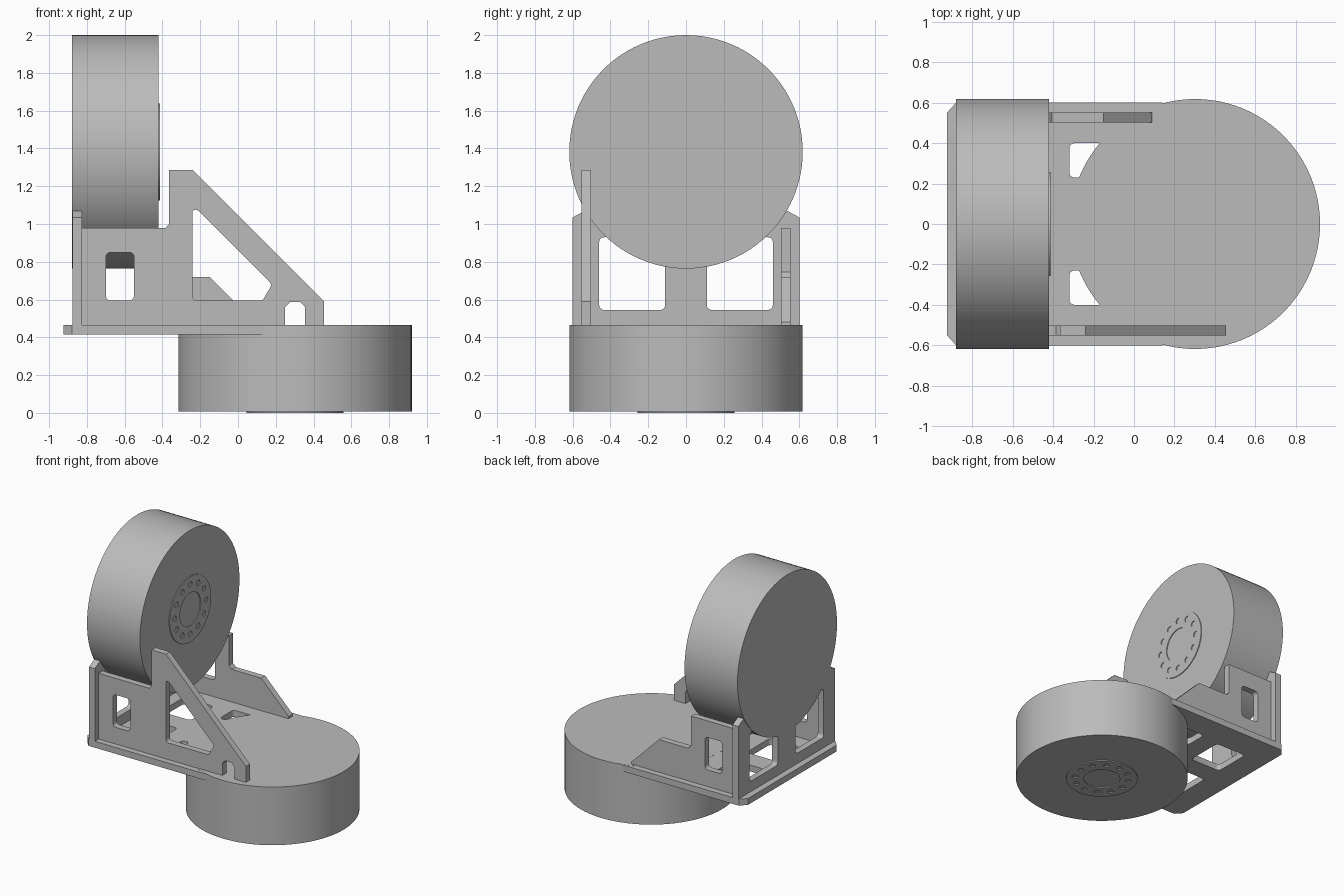
import bpy, bmesh, math
from mathutils import Matrix, Vector

cube = bpy.data.objects.get("Cube")
if cube:
    bpy.data.objects.remove(cube, do_unlink=True)

grey = bpy.data.materials.new("plain grey")
grey.use_nodes = True
colour = (0.5, 0.5, 0.5, 1)
grey.diffuse_color = colour
for node in grey.node_tree.nodes:
    if node.type == 'BSDF_PRINCIPLED':
        node.inputs["Base Color"].default_value = colour
        node.inputs["Roughness"].default_value = 0.6

# Local axes (across, up, outward) of each sheet direction
FLAT = Matrix.Identity(4)
SIDE = Matrix(((1, 0, 0, 0), (0, 0, -1, 0), (0, 1, 0, 0), (0, 0, 0, 1)))
CROSS = Matrix(((0, 0, 1, 0), (1, 0, 0, 0), (0, 1, 0, 0), (0, 0, 0, 1)))


def rounded(points, radius, steps=5):
    """Round every corner of a closed outline."""
    pts = [Vector(p) for p in points]
    out = []
    for i, p in enumerate(pts):
        a, b = pts[i - 1] - p, pts[(i + 1) % len(pts)] - p
        half = a.angle(b) / 2
        cut = min(radius / math.tan(half), 0.45 * min(a.length, b.length))
        start, end = p + a.normalized() * cut, p + b.normalized() * cut
        for s in range(steps + 1):
            t = s / steps
            out.append(start * (1 - t) ** 2 + p * 2 * t * (1 - t) + end * t * t)
    return out


def box(u0, v0, u1, v1):
    return [(u0, v0), (u1, v0), (u1, v1), (u0, v1)]


def circle(radius, count, cu=0, cv=0):
    return [(cu + radius * math.cos(math.tau * i / count),
             cv + radius * math.sin(math.tau * i / count)) for i in range(count)]


def sheet(name, outlines, thickness, place, axes=FLAT):
    """Extrude an outline with holes, centred on the given place."""
    curve = bpy.data.curves.new(name, 'CURVE')
    curve.dimensions = '2D'
    curve.fill_mode = 'BOTH'
    curve.extrude = thickness / 2
    for outline in outlines:
        spline = curve.splines.new('POLY')
        spline.points.add(len(outline) - 1)
        for point, (u, v) in zip(spline.points, outline):
            point.co = (u, v, 0, 1)
        spline.use_cyclic_u = True
    obj = bpy.data.objects.new(name, curve)
    bpy.context.collection.objects.link(obj)
    bpy.ops.object.select_all(action='DESELECT')
    obj.select_set(True)
    bpy.context.view_layer.objects.active = obj
    bpy.ops.object.convert(target='MESH')
    obj = bpy.context.view_layer.objects.active
    obj.name = name
    # Weld the caps to the rim and place the part
    bm = bmesh.new()
    bm.from_mesh(obj.data)
    bmesh.ops.remove_doubles(bm, verts=bm.verts, dist=0.0001)
    bmesh.ops.transform(bm, matrix=Matrix.Translation(place) @ axes, verts=bm.verts)
    bmesh.ops.recalc_face_normals(bm, faces=bm.faces)
    bm.to_mesh(obj.data)
    bm.free()
    obj.data.materials.clear()
    obj.data.materials.append(grey)
    bpy.ops.object.shade_smooth_by_angle(angle=math.radians(25))
    return obj


# Two drums, each with a thin drilled hub ring
R = 0.618
drum = [circle(R, 96)]
hub = [circle(0.257, 64), circle(0.13, 48)]
hub += [circle(0.022, 16, u, v) for u, v in circle(0.195, 12)]
sheet("lower_drum", drum, 0.457, (0.302, 0, 0.2365), FLAT)
sheet("lower_hub", hub, 0.012, (0.302, 0, 0.006), FLAT)
sheet("upper_drum", drum, 0.46, (-0.65, 0, 1.382), CROSS)
sheet("upper_hub", hub, 0.012, (-0.42, 0, 1.382), CROSS)

# Base plate with chamfered rear corners and mirrored openings
base = [(0.14, -0.6), (0.14, 0.6), (-0.88, 0.6), (-0.925, 0.55),
        (-0.925, -0.55), (-0.88, -0.6)]
openings = [rounded(box(-0.32, s * 0.315 - 0.085, -0.15, s * 0.315 + 0.085), 0.03)
            for s in (-1, 1)]
openings += [rounded(box(-0.73, s * 0.225 - 0.145, -0.47, s * 0.225 + 0.145), 0.03)
             for s in (-1, 1)]
sheet("base_plate", [base] + openings, 0.05, (0, 0, 0.439))

# End plate with two windows
end = [(-0.6, 0.46), (0.6, 0.46), (0.6, 1.035), (0.535, 1.07),
       (-0.535, 1.07), (-0.6, 1.035)]
windows = [rounded(box(s * 0.285 - 0.175, 0.545, s * 0.285 + 0.175, 0.93), 0.03)
           for s in (-1, 1)]
sheet("end_plate", [end] + windows, 0.05, (-0.85, 0, 0), CROSS)

# Tall front bracket with a diagonal brace and a notched foot
notch = [(0.355, 0.46), (0.355, 0.56), (0.33, 0.587), (0.275, 0.587),
         (0.25, 0.56), (0.25, 0.46)]
tall = [(-0.825, 0.46), (-0.825, 0.98), (-0.385, 0.98), (-0.365, 1.0),
        (-0.365, 1.287), (-0.24, 1.287), (0.455, 0.59), (0.455, 0.46)]
small_window = rounded(box(-0.7, 0.595, -0.55, 0.85), 0.03)
brace_window = rounded([(-0.24, 0.595), (0.13, 0.595), (0.18, 0.68),
                        (-0.215, 1.075), (-0.24, 1.075)], 0.025)
sheet("front_bracket", [tall + notch, small_window, brace_window], 0.05,
      (0, -0.527, 0), SIDE)

# Low rear bracket with a sloped tail
low = [(-0.825, 0.46), (-0.825, 0.98), (-0.43, 0.98), (-0.43, 0.745), (-0.405, 0.72),
       (-0.15, 0.72), (0.088, 0.482), (0.088, 0.46)]
sheet("rear_bracket", [low, small_window], 0.05, (0, 0.527, 0), SIDE)
